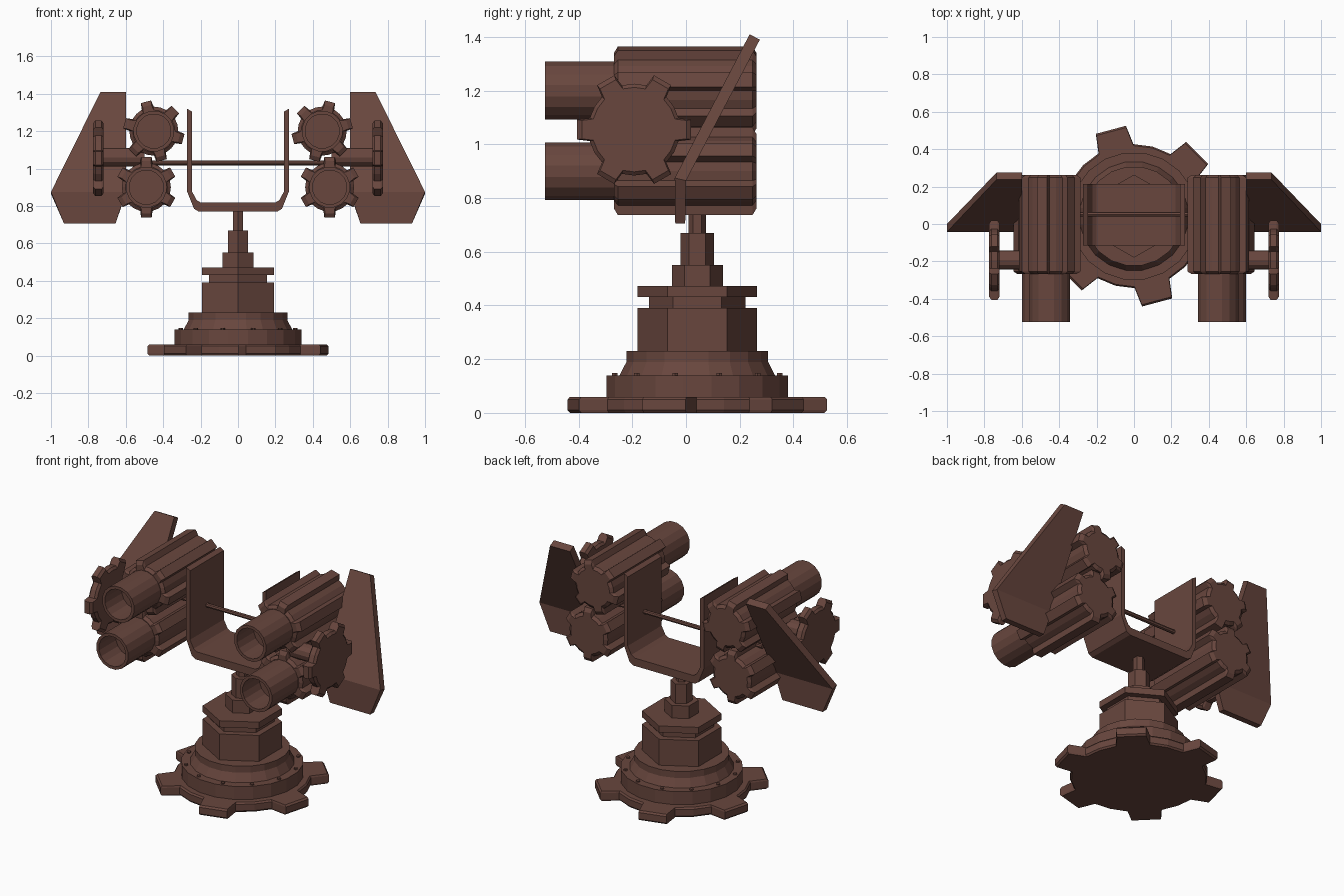
import bpy, bmesh
from math import sin, cos, radians, pi

if "Cube" in bpy.data.objects:
    bpy.data.objects.remove(bpy.data.objects["Cube"])

brown = bpy.data.materials.new("dark_brown")
brown.diffuse_color = (0.14, 0.062, 0.048, 1)
brown.use_nodes = True
brown.node_tree.nodes["Principled BSDF"].inputs["Base Color"].default_value = brown.diffuse_color
CY = 0.042  # pedestal axis in y


def loft(name, rings, mirror=False):
    """Skin consecutive rings of points, cap both ends."""
    bm = bmesh.new()
    vs = [[bm.verts.new(p) for p in r] for r in rings]
    n = len(vs[0])
    for a, b in zip(vs, vs[1:]):
        for i in range(n):
            j = (i + 1) % n
            bm.faces.new((a[i], a[j], b[j], b[i]))
    bm.faces.new(vs[0])
    bm.faces.new(vs[-1])
    bmesh.ops.recalc_face_normals(bm, faces=bm.faces)
    me = bpy.data.meshes.new(name)
    bm.to_mesh(me)
    bm.free()
    me.materials.append(brown)
    ob = bpy.data.objects.new(name, me)
    bpy.context.collection.objects.link(ob)
    if mirror:
        ob.modifiers.new("mirror", 'MIRROR')
    return ob


def place(axis, u, v, d):
    """Point with in-plane coordinates u, v at distance d along the axis."""
    return {'X': (d, u, v), 'Y': (u, d, v), 'Z': (u, v, d)}[axis]


def turned(name, axis, c, sides, profile, phase=0.0, mirror=False):
    """Stack of regular polygons: profile is (radius, distance)."""
    rings = [[place(axis, c[0] + r * cos(2 * pi * i / sides + phase),
                    c[1] + r * sin(2 * pi * i / sides + phase), d)
              for i in range(sides)] for r, d in profile]
    return loft(name, rings, mirror)


def gear(name, axis, c, size, phase, d0, d1, bevel, shrink, mirror=False):
    """Six-toothed gear prism with chamfered ends."""
    pts = []
    for k in range(6):
        for r, a in ((.385, -14.5), (.485, -9.9), (.485, 9.9), (.385, 14.5), (.385, 30)):
            t = radians(60 * k + a + phase)
            pts.append((r * size * cos(t), r * size * sin(t)))
    rings = [[place(axis, c[0] + u * s, c[1] + v * s, d) for u, v in pts]
             for s, d in ((shrink, d0), (1, d0 + bevel), (1, d1 - bevel), (shrink, d1))]
    return loft(name, rings, mirror)


# Pedestal: toothed foot, round flange, hexagonal column and stepped post
gear("foot_gear", 'Z', (0, CY), 1.0, 45, 0, 0.06, 0.01, 0.98)
turned("foot_flange", 'Z', (0, CY), 20,
       [(.343, .05), (.343, .14), (.293, .14), (.267, .19), (.267, .23)], pi / 20)
turned("column", 'Z', (0, CY), 6,
       [(.222, .22), (.222, .39), (.18, .39), (.18, .432), (.222, .432), (.222, .472),
        (.095, .472), (.095, .55), (.062, .55), (.062, .67), (.032, .67), (.032, .78)], pi / 2)
for k in range(12):
    a = radians(30 * k + 15)
    turned("flange_bolt", 'Z', (.318 * cos(a), CY + .318 * sin(a)), 6,
           [(.012, .13), (.012, .148)])

# U-shaped bracket extruded along y
half = [(.21, .77), (.235, .785), (.273, .88), (.273, 1.32),
        (.247, 1.305), (.247, .88), (.222, .832), (.2, .818)]
outline = half + [(-x, z) for x, z in reversed(half)]
loft("bracket", [[(x, y, z) for x, z in outline] for y in (-.115, .215)])

# Cross axle
turned("axle", 'X', (.052, 1.03), 8, [(.013, -.56), (.013, .56)])

# Barrels: geared housing plus hollow muzzle, mirrored left to right
for label, c, phase in (("upper", (-.45, 1.2), 45), ("lower", (-.49, .9), 90)):
    gear(label + "_barrel_housing", 'Y', c, .34, phase, -.268, .262, .014, .86, True)
    turned(label + "_muzzle", 'Y', c, 16,
           [(.11, -.24), (.11, -.525), (.092, -.525), (.092, -.36)], pi / 16, True)

# Side wheels with hubs
gear("side_wheel", 'X', (-.193, 1.055), .444, 0, -.775, -.718, .012, .92, True)
turned("wheel_hub", 'X', (-.193, 1.06), 12, [(.05, -.73), (.05, -.5)], 0, True)

# Bent fins: cross-section in y/z with varying x at the ends
levels = [  # (outer x, inner x, front y, front z, back y, back z)
    (-.93, -.655, -.04, .705, -.003, .705),
    (-1.0, -.60, -.042, .875, 0, .865),
    (-.735, -.60, .237, 1.41, .275, 1.39)]
loft("fin", [[(xo, yf, zf), (xi, yf, zf), (xi, yb, zb), (xo, yb, zb)]
             for xo, xi, yf, zf, yb, zb in levels], True)
